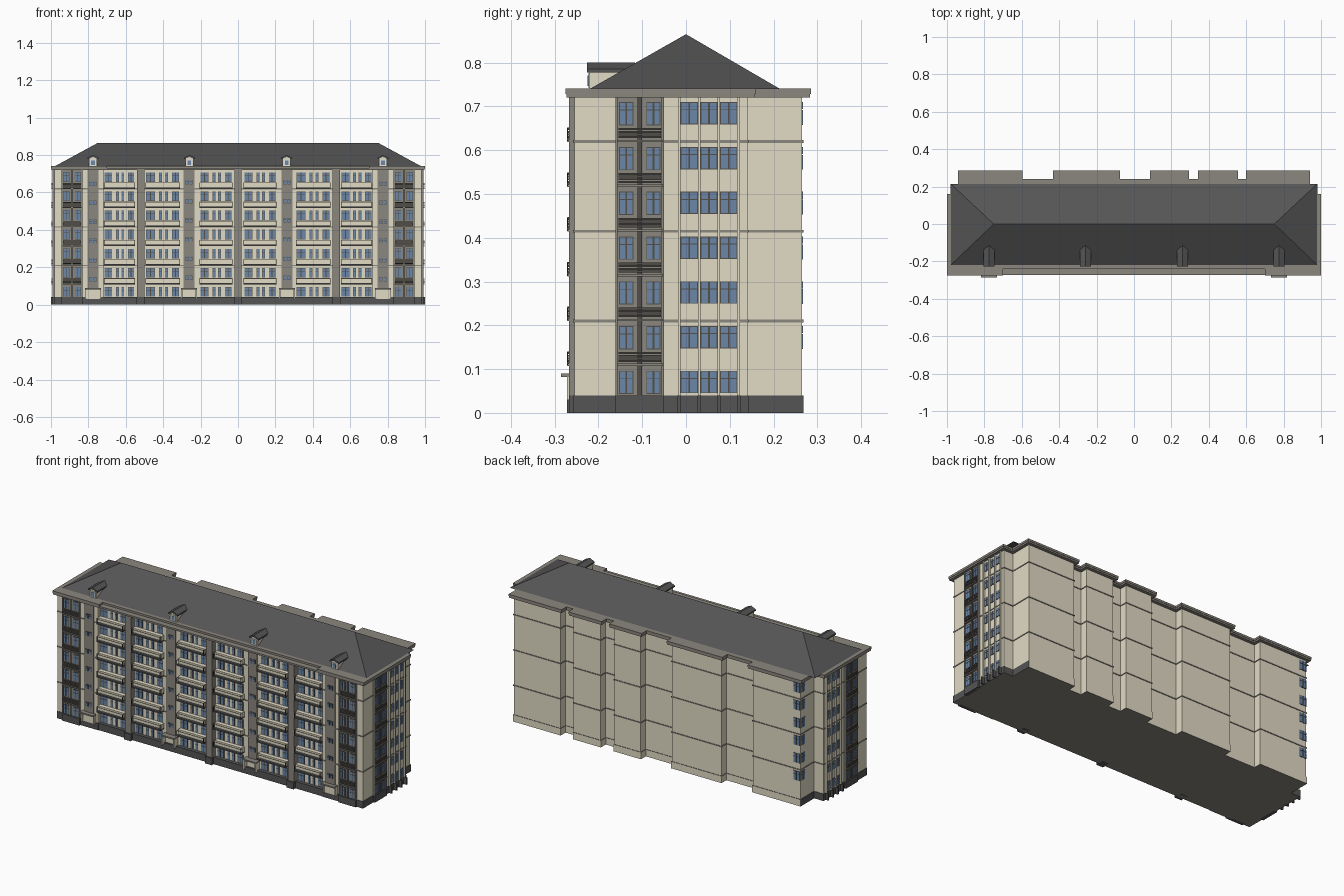
import bpy, bmesh
from mathutils import Matrix, Vector

if "Cube" in bpy.data.objects:
    bpy.data.objects.remove(bpy.data.objects["Cube"])

def mat(name, c):
    m = bpy.data.materials.new(name)
    m.diffuse_color = (*c, 1)
    m.use_nodes = True
    m.node_tree.nodes["Principled BSDF"].inputs["Base Color"].default_value = m.diffuse_color
    return m

CREAM = mat("cream_render", (0.76, 0.71, 0.56))
GREY = mat("warm_grey", (0.26, 0.24, 0.21))
DARK = mat("dark_grey", (0.09, 0.09, 0.09))
FRAME = mat("window_frame", (0.085, 0.078, 0.068))
GLASS = mat("blue_glass", (0.15, 0.24, 0.38))
WHITE = mat("off_white", (0.78, 0.77, 0.74))

parts = {}                      # part name -> (bmesh, material)

def get(name, m):
    if name not in parts:
        parts[name] = (bmesh.new(), m)
    return parts[name][0]

def box(name, m, x0, x1, y0, y1, z0, z1):
    c = Vector(((x0 + x1) / 2, (y0 + y1) / 2, (z0 + z1) / 2))
    s = Matrix.Diagonal((abs(x1 - x0), abs(y1 - y0), abs(z1 - z0), 1))
    bmesh.ops.create_cube(get(name, m), size=1, matrix=Matrix.Translation(c) @ s)

# box placed on a facade: F front, B back, R right, L left; d = distance from centre
def fbox(name, m, f, u0, u1, z0, z1, d0, d1):
    if f in "FB":
        s = -1 if f == "F" else 1
        box(name, m, u0, u1, s * d0, s * d1, z0, z1)
    else:
        s = -1 if f == "L" else 1
        box(name, m, s * d0, s * d1, u0, u1, z0, z1)

def prism(name, m, pts, vec):
    bm = get(name, m)
    f = bm.faces.new([bm.verts.new(p) for p in pts])
    r = bmesh.ops.extrude_face_region(bm, geom=[f])
    bmesh.ops.translate(bm, vec=vec, verts=[v for v in r["geom"] if isinstance(v, bmesh.types.BMVert)])

def window(f, u0, u1, z0, z1, d, n=2, transom=0.66):
    fbox("window_frames", FRAME, f, u0, u1, z0, z1, d - 0.002, d + 0.003)
    e, w = 0.002, (u1 - u0) / n
    zt = z0 + (z1 - z0) * transom
    for i in range(n):
        a, b = u0 + i * w + e, u0 + (i + 1) * w - e
        for p, q in ((z0 + e, zt - e / 2), (zt + e / 2, z1 - e)):
            fbox("window_panes", GLASS, f, a, b, p, q, d, d + 0.005)

# stepped footprint, grown by d, with the middle of the front at y = fc
TABS = [(0.60, 0.94), (0.342, 0.556), (0.085, 0.294), (-0.433, -0.075), (-0.94, -0.595)]
def outline(d, fc, z):
    X, F, c = 0.98 + d, -0.255 - d, 0.72 - d
    p = [(-X, F), (-c, F), (-c, fc), (c, fc), (c, F), (X, F), (X, 0.14 + d)]
    g = 0.02 - d
    for i, (a, b) in enumerate(TABS):
        p += [(b - g, (0.14 if i == 0 else 0.22) + d), (b - g, 0.265 + d),
              (a + g, 0.265 + d), (a + g, (0.14 if i == 4 else 0.22) + d)]
    p.append((-X, 0.14 + d))
    return [(x, y, z) for x, y in p]

STEP, FLOORS = 0.1023, range(7)
WF = 0.235                                   # recessed front wall plane

# walls, plinth, bands, cornice
prism("walls", CREAM, outline(0, -WF, 0.03), (0, 0, 0.695))
prism("plinth", DARK, outline(0.003, -0.255, 0), (0, 0, 0.04))
for z in (0.207, 0.412, 0.617):
    prism("band_%d" % (z * 1000), GREY, outline(0.003, -WF - 0.003, z), (0, 0, 0.006))
prism("cornice_lower", GREY, outline(0.018, -0.272, 0.72), (0, 0, 0.01))
prism("cornice_upper", GREY, outline(0.02, -0.24, 0.729), (0, 0, 0.012))

# hipped roof
bm = get("roof", DARK)
v = [bm.verts.new(p) for p in ((-0.98, -0.22, 0.74), (0.98, -0.22, 0.74), (0.98, 0.215, 0.74),
                               (-0.98, 0.215, 0.74), (-0.75, 0, 0.865), (0.75, 0, 0.865))]
for q in ((0, 1, 5, 4), (1, 2, 5), (2, 3, 4, 5), (3, 0, 4), (3, 2, 1, 0)):
    bm.faces.new([v[i] for i in q])

# dormers
for x in (-0.775, -0.26, 0.26, 0.775):
    prism("dormer_bodies", CREAM, [(x - 0.022, -0.22, 0.738), (x + 0.022, -0.22, 0.738),
          (x + 0.022, -0.22, 0.785), (x, -0.22, 0.793), (x - 0.022, -0.22, 0.785)], (0, 0.1, 0))
    prism("dormer_roofs", DARK, [(x - 0.03, -0.226, 0.778), (x, -0.226, 0.79), (x + 0.03, -0.226, 0.778),
          (x + 0.03, -0.226, 0.786), (x, -0.226, 0.80), (x - 0.03, -0.226, 0.786)], (0, 0.11, 0))
    fbox("dormer_frames", WHITE, "F", x - 0.016, x + 0.016, 0.742, 0.776, 0.219, 0.223)
    fbox("window_panes", GLASS, "F", x - 0.01, x + 0.01, 0.747, 0.771, 0.22, 0.225)

# corner loggias: grey strip, two windows, centre post and dark railing on each floor
def loggia(f, u0, u1, d):
    w = u1 - u0
    fbox("loggia_strips", GREY, f, u0, u1, 0.04, 0.72, d - 0.01, d + 0.005)
    fbox("loggia_bases", DARK, f, u0 - 0.003, u1 + 0.003, 0, 0.04, d - 0.01, d + 0.012)
    for u in (u0, u1):
        fbox("loggia_posts", GREY, f, u - 0.003, u + 0.003, 0.04, 0.72, d - 0.01, d + 0.012)
    m = (u0 + u1) / 2
    fbox("loggia_centre_posts", FRAME, f, m - 0.005, m + 0.005, 0.04, 0.72, d, d + 0.009)
    for i in FLOORS:
        z = i * STEP
        window(f, u0 + 0.05 * w, u0 + 0.36 * w, z + 0.043, z + 0.096, d + 0.005)
        window(f, u1 - 0.36 * w, u1 - 0.05 * w, z + 0.043, z + 0.096, d + 0.005)
        if i:
            fbox("loggia_slabs", GREY, f, u0, u1, z + 0.005, z + 0.010, d, d + 0.016)
            for k in range(4):
                a = z + 0.014 + k * 0.006
                fbox("loggia_rails", FRAME, f, u0 + 0.004, u1 - 0.004, a, a + 0.0045, d + 0.004, d + 0.016)

for f in "RL":
    loggia(f, -0.158, -0.053, 0.98)
    # window columns between thin ribs
    ribs = (-0.015, 0.03, 0.075, 0.12)
    for u in ribs:
        fbox("side_ribs", CREAM, f, u - 0.003, u + 0.003, 0.04, 0.72, 0.97, 0.99)
        fbox("rib_bases", DARK, f, u - 0.004, u + 0.004, 0, 0.04, 0.97, 1.0)
    for a, b in zip(ribs, ribs[1:]):
        for i in FLOORS:
            window(f, a + 0.003, b - 0.003, i * STEP + 0.045, i * STEP + 0.096, 0.978)
for s in (-1, 1):
    a, b = sorted((s * 0.94, s * 0.835))
    loggia("F", a, b, 0.255)

# corner windows on the back left
for i in FLOORS[1:]:
    z = i * STEP
    window("B", -0.919, -0.875, z + 0.042, z + 0.098, 0.2625)
    window("L", 0.225, 0.264, z + 0.042, z + 0.098, 0.918)

# front bays: windows, cream parapets over dark slabs, slim outer rails
for s in (-1, 1):
    for a, b in ((0.03, 0.205), (0.31, 0.495), (0.55, 0.718)):
        a, b = sorted((s * a, s * b))
        w = b - a
        for i in FLOORS:
            z = i * STEP
            for p, q, n in ((0.02, 0.27, 2), (0.39, 0.48, 1), (0.56, 0.65, 1), (0.77, 0.97, 2)):
                window("F", a + p * w, a + q * w, z + 0.043, z + 0.094, WF, n)
            if i:
                fbox("balcony_slabs", DARK, "F", a, b, z + 0.006, z + 0.014, WF - 0.01, 0.272)
                fbox("balcony_parapets", CREAM, "F", a, b, z + 0.014, z + 0.040, WF - 0.01, 0.258)
                fbox("balcony_handrails", CREAM, "F", a, b, z + 0.036, z + 0.038, 0.27, 0.272)
                for u in (a, b - 0.003):
                    fbox("balcony_posts", FRAME, "F", u, u + 0.003, z + 0.014, z + 0.038, 0.269, 0.272)
                    fbox("balcony_end_rails", FRAME, "F", u, u + 0.003, z + 0.036, z + 0.038, 0.25, 0.27)

# grey pilasters with dark bases
for x in (-0.52, 0, 0.525):
    fbox("pilasters", GREY, "F", x - 0.02, x + 0.02, 0.04, 0.725, 0.22, 0.265)
    fbox("pilaster_bases", DARK, "F", x - 0.022, x + 0.022, 0, 0.04, 0.22, 0.272)

# stair strips with landing windows, and entrances with canopies
for x, d in ((-0.775, 0.255), (-0.262, WF), (0.262, WF), (0.775, 0.255)):
    fbox("stair_strips", GREY, "F", x - 0.029, x + 0.029, 0.04, 0.72, d - 0.01, d + 0.006)
    for i in FLOORS[1:]:
        z = i * STEP + (0.03 if d < 0.25 else 0.022)
        for u in (x - 0.018, x + 0.002):
            window("F", u, u + 0.016, z, z + 0.024, d + 0.006, 1)
    reach = 0.285 if d > 0.25 else 0.272
    fbox("entrance_canopies", GREY, "F", x - 0.043, x + 0.043, 0.082, 0.09, d - 0.01, reach)
    fbox("entrance_surrounds", CREAM, "F", x - 0.038, x + 0.038, 0.03, 0.082, d - 0.01, d + 0.009)
    for s in (-1, 1):
        fbox("entrance_cheeks", CREAM, "F", x + s * 0.038 - 0.004, x + s * 0.038 + 0.004,
             0.03, 0.082, d - 0.01, 0.272)

# turn each collected part into an object
for name, (bm, m) in parts.items():
    bmesh.ops.recalc_face_normals(bm, faces=bm.faces)
    me = bpy.data.meshes.new(name)
    me.materials.append(m)
    if name == "plinth":         # cream along the stepped back, grey underneath
        me.materials.append(CREAM)
        me.materials.append(GREY)
        for f in bm.faces:
            c = f.calc_center_median()
            if f.normal.z < -0.5:
                f.material_index = 2
            elif abs(f.normal.z) < 0.5 and c.y > 0.2 and abs(c.x) < 0.9:
                f.material_index = 1
    bm.to_mesh(me)
    bm.free()
    bpy.context.collection.objects.link(bpy.data.objects.new(name, me))
